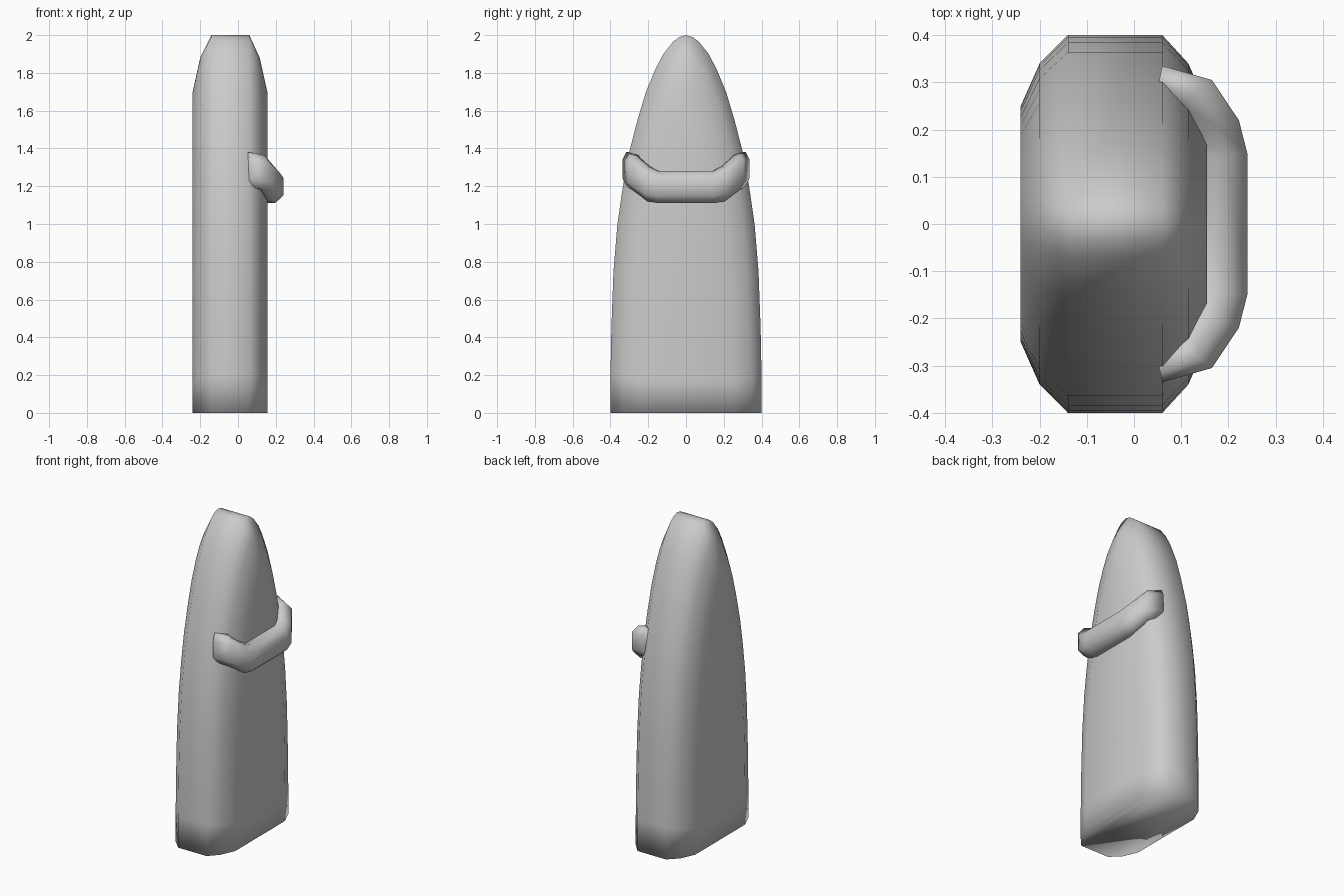
import bpy
import bmesh

cube = bpy.data.objects.get("Cube")
if cube:
    bpy.data.objects.remove(cube, do_unlink=True)

grey = bpy.data.materials.new("light_grey")
grey.use_nodes = True
colour = (0.6, 0.6, 0.6, 1)
grey.diffuse_color = colour
grey.node_tree.nodes["Principled BSDF"].inputs["Base Color"].default_value = colour


def loft(name, rings, caps=True):
    """Skin closed rings of points; cap each end with rows of faces."""
    bm = bmesh.new()
    loops = [[bm.verts.new(p) for p in ring] for ring in rings]
    n = len(loops[0])
    for a, b in zip(loops, loops[1:]):
        for i in range(n):
            j = (i + 1) % n
            bm.faces.new((a[i], a[j], b[j], b[i]))
    for loop in (loops[0], loops[-1]):
        for i in range((n - 1) // 2):
            row = [loop[i], loop[i + 1], loop[n - 2 - i], loop[n - 1 - i]]
            bm.faces.new(list(dict.fromkeys(row)))
    bmesh.ops.recalc_face_normals(bm, faces=bm.faces)
    mesh = bpy.data.meshes.new(name)
    bm.to_mesh(mesh)
    bm.free()
    mesh.materials.append(grey)
    mesh.shade_smooth()
    obj = bpy.data.objects.new(name, mesh)
    bpy.context.collection.objects.link(obj)
    return obj


# Rounded upright body: half outline as (half depth, height)
half = [(.4, 0), (.4, .2), (.395, .45), (.384, .75), (.363, 1), (.334, 1.2),
        (.302, 1.375), (.257, 1.55), (.212, 1.7), (.162, 1.82), (.12, 1.9),
        (.07, 1.963), (.035, 1.99)]
outline = half + [(0, 2)] + [(-y, z) for y, z in reversed(half)]

# Layers from side to side: (x, depth scale, height scale)
layers = [(-.24, .625, .85), (-.2, .85, .94), (-.14, 1, 1),
          (.06, 1, 1), (.115, .85, .94), (.155, .625, .85)]
loft("body", [[(x, y * sy, z * sz) for y, z in outline] for x, sy, sz in layers])

# Side grip: stations as (outer x, outer y, inner x, inner y, low z, high z)
stations = [(.06, .335, .05, .29, 1.2, 1.38), (.165, .305, .1, .25, 1.18, 1.365),
            (.222, .22, .12, .18, 1.12, 1.305), (.24, .15, .13, .14, 1.11, 1.28)]


def grip_ring(station, side):
    ox, oy, ix, iy, low, high = station
    section = [(0, low), (.6, low), (1, low + .04),
               (1, high - .035), (.6, high), (0, high)]
    return [(ix + (ox - ix) * t, side * (iy + (oy - iy) * t), z) for t, z in section]


loft("side_grip", [grip_ring(s, -1) for s in stations]
     + [grip_ring(s, 1) for s in reversed(stations)])
